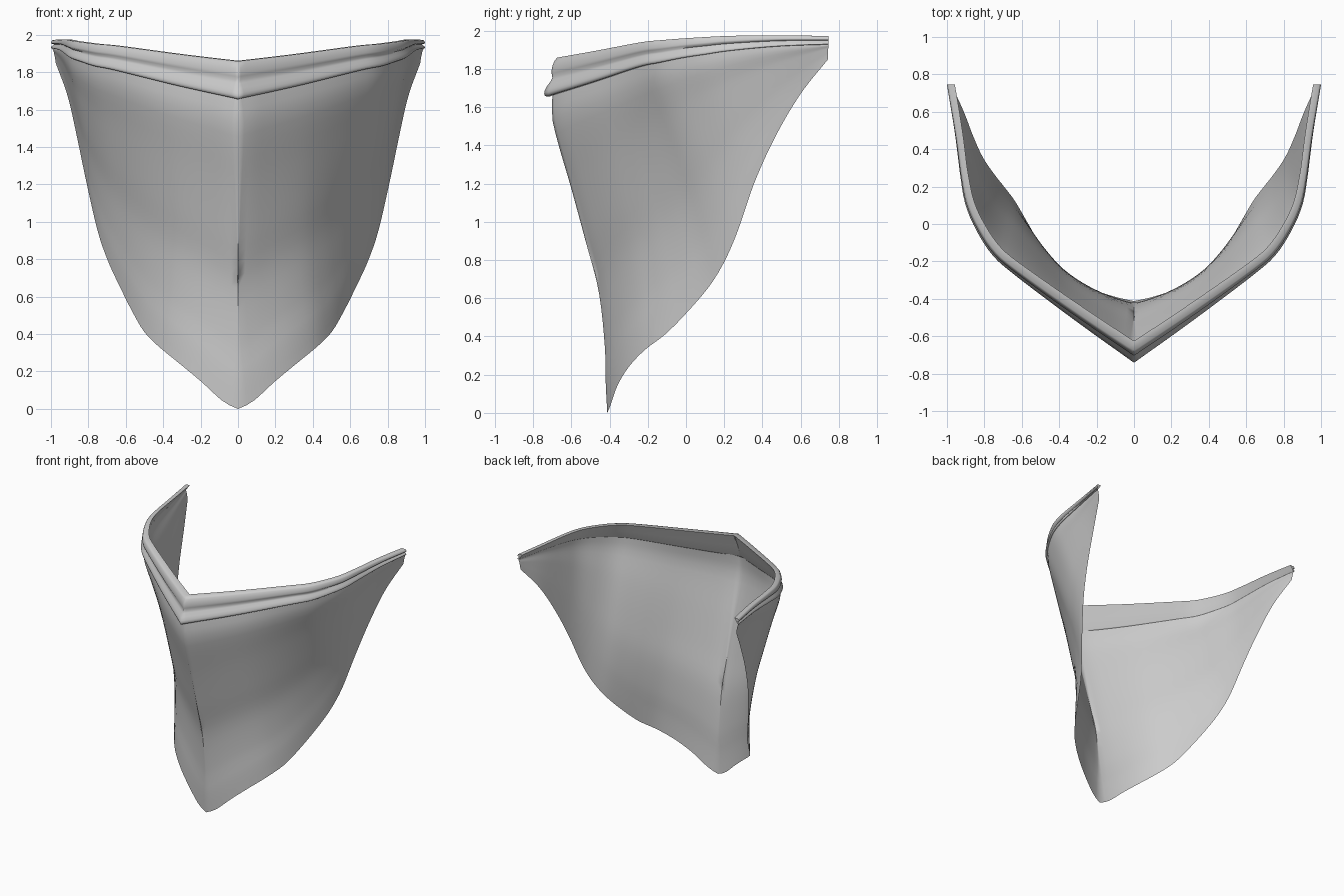
import bpy, math
from mathutils import Vector

if "Cube" in bpy.data.objects:
    bpy.data.objects.remove(bpy.data.objects["Cube"])


def resample(points, n):
    """Catmull-Rom curve through points, evenly resampled by length."""
    p = [Vector(q) for q in points]
    p = [p[0] * 2 - p[1]] + p + [p[-1] * 2 - p[-2]]
    dense = []
    for i in range(1, len(p) - 2):
        a, b, c, d = p[i - 1:i + 3]
        for k in range(20):
            t = k / 20
            dense.append(0.5 * (2 * b + (c - a) * t + (2 * a - 5 * b + 4 * c - d) * t * t
                                + (3 * b - a - 3 * c + d) * t ** 3))
    dense.append(p[-2])
    dist = [0]
    for a, b in zip(dense, dense[1:]):
        dist.append(dist[-1] + (b - a).length)
    out, j = [], 0
    for k in range(n + 1):
        s = dist[-1] * k / n
        while j < len(dense) - 2 and dist[j + 1] < s:
            j += 1
        out.append(dense[j].lerp(dense[j + 1], (s - dist[j]) / (dist[j + 1] - dist[j])))
    return out


def grid_object(name, half, closed, angle):
    """Skin half a row of columns plus its mirror image across x = 0."""
    cols = [[(-x, y, z) for x, y, z in c] for c in half[:0:-1]] + half
    m, n = len(cols[0]), len(cols)
    verts = [v for c in cols for v in c]
    faces = [(i * m + j, (i + 1) * m + j, (i + 1) * m + (j + 1) % m, i * m + (j + 1) % m)
             for i in range(n - 1) for j in range(m if closed else m - 1)]
    if closed:
        faces += [tuple(reversed(range(m))), tuple(range((n - 1) * m, n * m))]
    me = bpy.data.meshes.new(name)
    me.from_pydata(verts, [], faces)
    me.validate()
    ob = bpy.data.objects.new(name, me)
    bpy.context.collection.objects.link(ob)
    bpy.ops.object.select_all(action='DESELECT')
    ob.select_set(True)
    bpy.context.view_layer.objects.active = ob
    bpy.ops.object.shade_smooth_by_angle(angle=math.radians(angle))
    return ob


N = 48
# rim path: x, y, lower z, upper z
rim_path = resample([(0, -.742, 1.655, 1.855), (.33, -.505, 1.728, 1.895), (.66, -.255, 1.81, 1.94),
                     (.77, -.15, 1.832, 1.95), (.85, -.02, 1.858, 1.96), (.90, .10, 1.876, 1.967),
                     (.925, .23, 1.895, 1.973), (.957, .48, 1.918, 1.976),
                     (1.0, .745, 1.928, 1.972)], N)
# free lower edge of the panel
hem = resample([(0, -.412, 0), (.08, -.395, .04), (.19, -.36, .14), (.31, -.30, .24),
                (.42, -.215, .33), (.50, -.11, .41), (.565, 0, .52), (.635, .12, .66),
                (.695, .20, .79), (.75, .27, .95), (.81, .36, 1.21), (.86, .47, 1.45),
                (.91, .60, 1.67), (.975, .743, 1.85)], N)
# inward bow of a panel column, from hem to rim: hollow low, swelling under the rim
K = 24
bow = [b.y for b in resample([(0, 0), (.1, .02), (.2, .046), (.38, .065), (.54, .042),
                              (.71, .014), (.84, -.012), (.93, -.022), (1, 0)], K)]


def inward(i):
    """Plan direction from the rim's outer line towards the inside."""
    a, b = rim_path[max(i - 1, 0)], rim_path[min(i + 1, N)]
    d = Vector((b[0] - a[0], b[1] - a[1])).normalized()
    if i == 0:
        return Vector((0, 1 / d.x))      # mitre at the centre
    if i == N:
        return Vector((-1, 0))
    return Vector((-d.y, d.x))


# moulded rim: depth and height fractions of a two-bead section
section = [(.25, 0), (.10, 0), (.02, .03), (0, .09), (.02, .16), (.13, .28), (.28, .40),
           (.36, .49), (.33, .59), (.32, .68), (.36, .80), (.44, .92), (.56, 1),
           (1, 1), (.62, .5), (.30, .05)]
rim, panel = [], []
for i in range(N + 1):
    u = i / N
    x, y, lo, hi = rim_path[i]
    nrm = inward(i)
    w = .097 - .055 * min(1, u * 1.3)
    ring = []
    for d, t in section:
        if t > .55 and d < .6:           # upper bead comes level towards the ends
            d -= .32 * u
        ring.append((x + nrm.x * w * d, y + nrm.y * w * d, lo + (hi - lo) * t))
    rim.append(ring)
    # panel column from hem to rim
    top = Vector((x + nrm.x * w * .26, y + nrm.y * w * .26, lo + .04 * (hi - lo)))
    out = nrm.normalized()
    col = []
    for k in range(K + 1):
        v = k / K
        p = hem[i].lerp(top, v)
        reach = math.exp(-(u / (.5 if bow[k] > 0 else .7)) ** 2)
        p.x += out.x * bow[k] * reach
        p.y += out.y * bow[k] * reach
        p.y += .012 * v * math.exp(-(p.x / .06) ** 2)
        col.append(tuple(p))
    panel.append(col)

grid_object("curved_panel", panel, False, 85)
grid_object("top_rim", rim, True, 75)
